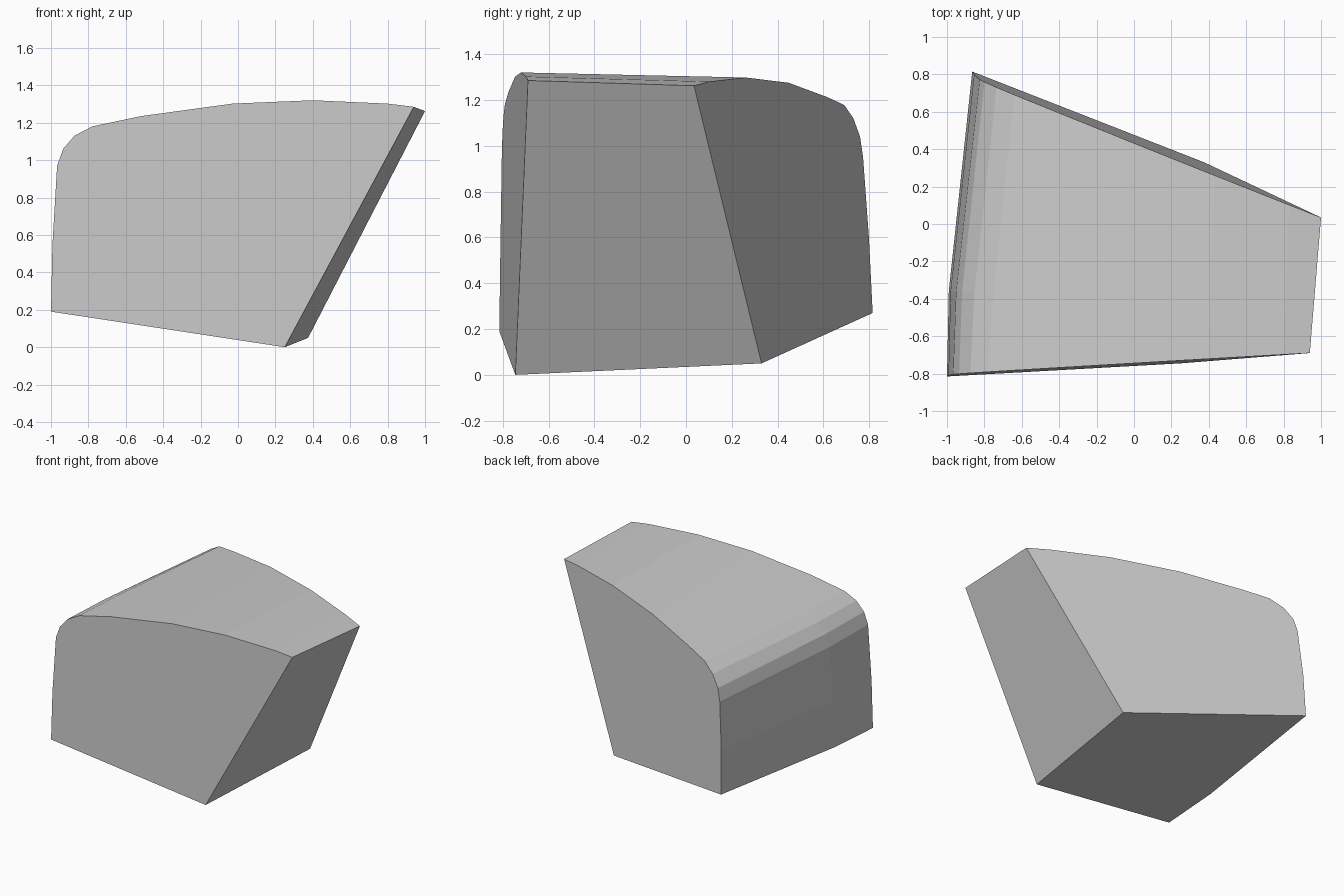
import bpy, bmesh
from mathutils import Vector

if "Cube" in bpy.data.objects:
    bpy.data.objects.remove(bpy.data.objects["Cube"])

# Matching (x, z) outlines of the two slanted end faces, from the lower left round to the lower right
front = [(-1, .19), (-.992, .55), (-.967, .97), (-.935, 1.06), (-.875, 1.13), (-.78, 1.18),
         (-.52, 1.235), (-.03, 1.302), (.4, 1.32), (.8, 1.302), (.94, 1.285), (.25, 0)]
back = [(-.865, .27), (-.855, .6), (-.825, .95), (-.80, 1.04), (-.735, 1.12), (-.64, 1.178),
        (-.46, 1.212), (-.04, 1.275), (.43, 1.298), (.83, 1.28), (1.0, 1.262), (.375, .05)]

# Each outline lies in its own tilted plane
front_pts = [Vector((x, -.7595 + .0578 * x + .0118 * z, z)) for x, z in front]
back_pts = [Vector((x, .481 - .398 * x - .0382 * z, z)) for x, z in back]

# Middle section: the left wall bows outward slightly
bulge = [.028, .027, .024, .022, .018, .012, .005, 0, 0, 0, 0, 0]
mid_pts = [f.lerp(b, .28) - Vector((d, 0, 0)) for f, b, d in zip(front_pts, back_pts, bulge)]

# Loft the sections and cap the ends
bm = bmesh.new()
rings = [[bm.verts.new(p) for p in ring] for ring in (front_pts, mid_pts, back_pts)]
n = len(front)
for a, b in zip(rings, rings[1:]):
    for i in range(n):
        j = (i + 1) % n
        bm.faces.new((a[i], a[j], b[j], b[i]))
bm.faces.new(rings[0])
bm.faces.new(rings[-1])
bmesh.ops.recalc_face_normals(bm, faces=bm.faces[:])
mesh = bpy.data.meshes.new("rounded_block")
bm.to_mesh(mesh)
bm.free()

# Single grey colour
grey = bpy.data.materials.new("light_grey")
grey.diffuse_color = (.6, .6, .6, 1)
grey.use_nodes = True
grey.node_tree.nodes["Principled BSDF"].inputs["Base Color"].default_value = grey.diffuse_color
mesh.materials.append(grey)
block = bpy.data.objects.new("rounded_block", mesh)
bpy.context.collection.objects.link(block)
